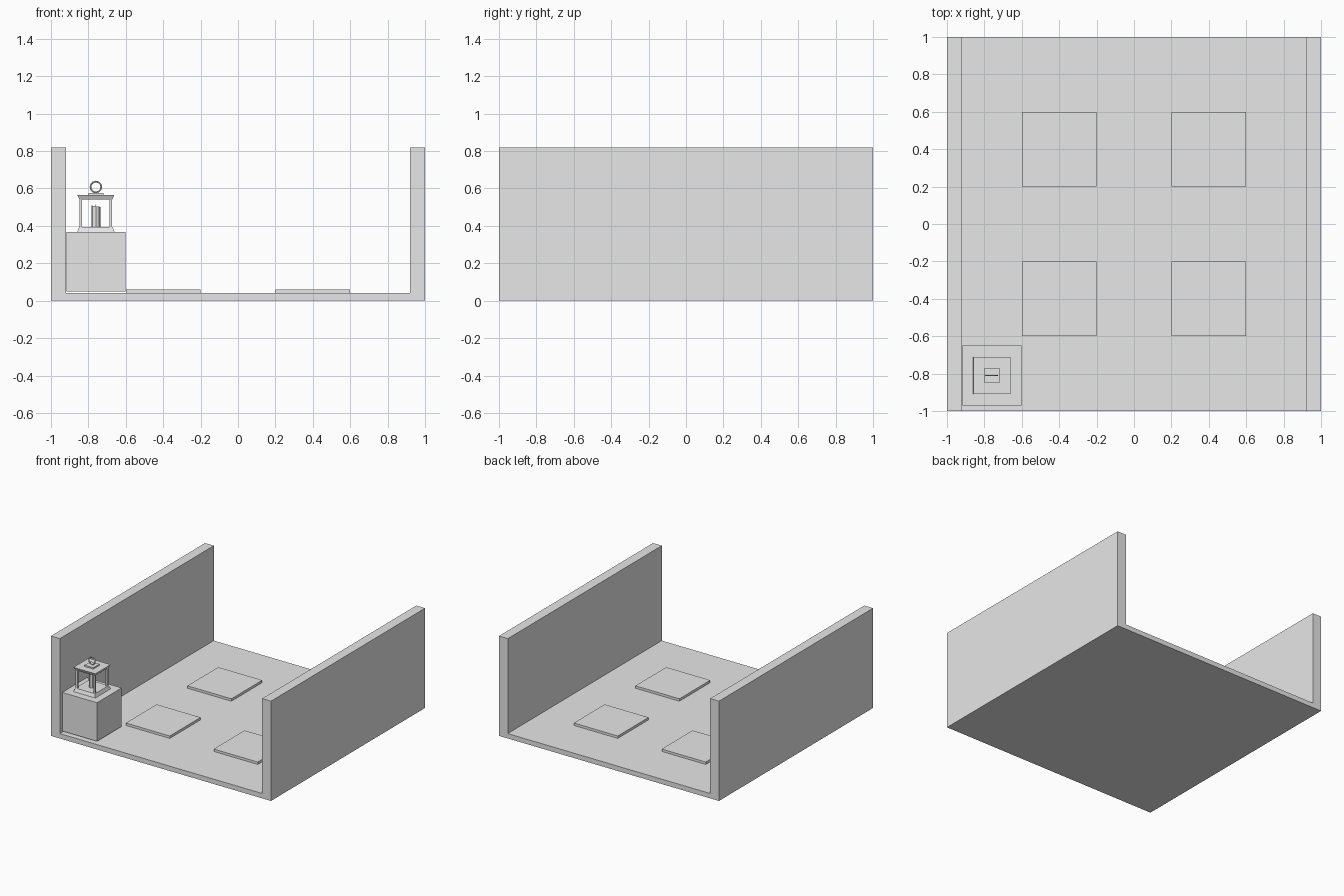
import bpy, bmesh
from math import pi
from mathutils import Vector

cube = bpy.data.objects.get("Cube")
if cube:
    bpy.data.objects.remove(cube, do_unlink=True)

GREY = (0.8, 0.8, 0.8, 1)
mat = bpy.data.materials.new("plain grey")
mat.use_nodes = True
mat.diffuse_color = GREY
mat.node_tree.nodes["Principled BSDF"].inputs["Base Color"].default_value = GREY


def finish(name, bm):
    bmesh.ops.recalc_face_normals(bm, faces=bm.faces)
    mesh = bpy.data.meshes.new(name)
    bm.to_mesh(mesh)
    bm.free()
    mesh.materials.append(mat)
    obj = bpy.data.objects.new(name, mesh)
    bpy.context.collection.objects.link(obj)
    return obj


def block(name, x, y, low, high, wide, deep, taper=1.0):
    """Box from low to high; taper scales its top face."""
    bm = bmesh.new()
    bmesh.ops.create_cube(bm, size=1)
    for v in bm.verts:
        top = v.co.z > 0
        s = taper if top else 1
        v.co = (x + v.co.x * wide * s, y + v.co.y * deep * s, high if top else low)
    return finish(name, bm)


# Floor and two side walls as one extruded U profile
bm = bmesh.new()
half = [(1, 0), (1, 0.82), (0.92, 0.82), (0.92, 0.04)]
outline = half + [(-x, z) for x, z in reversed(half)]
face = bm.faces.new([bm.verts.new((x, -1, z)) for x, z in outline])
ext = bmesh.ops.extrude_face_region(bm, geom=[face])
bmesh.ops.translate(bm, vec=(0, 2, 0),
                    verts=[g for g in ext["geom"] if isinstance(g, bmesh.types.BMVert)])
finish("floor_and_walls", bm)

# Four raised floor slabs
for side, sx in (("right", -1), ("left", 1)):
    for end, sy in (("front", -1), ("back", 1)):
        block(f"{end}_{side}_slab", sx * 0.4, sy * 0.4, 0.04, 0.06, 0.4, 0.4)

# Pedestal block, just clear of the floor
LX, LY = -0.76, -0.81
block("pedestal", LX, LY, 0.05, 0.367, 0.316, 0.32)

# Lantern base, posts, roof and cap
block("lantern_base", LX, LY, 0.367, 0.395, 0.2, 0.2, 0.89)
for sx in (-1, 1):
    for sy in (-1, 1):
        block("lantern_post", LX + sx * 0.08, LY + sy * 0.08, 0.39, 0.545, 0.014, 0.014)
block("lantern_roof", LX, LY, 0.542, 0.566, 0.176, 0.176, 1.13)
block("lantern_cap", LX, LY, 0.566, 0.577, 0.08, 0.08)

# Candle with a slightly slanted top, and its wick
bm = bmesh.new()
bmesh.ops.create_cone(bm, cap_ends=True, segments=8, radius1=0.024, radius2=0.024, depth=0.11)
for v in bm.verts:
    if v.co.z > 0:
        v.co.z -= v.co.x * 0.15
bmesh.ops.translate(bm, verts=bm.verts, vec=Vector((LX, LY, 0.45)))
finish("candle", bm)
block("wick", LX, LY, 0.5, 0.514, 0.004, 0.004)

# Carrying ring, upright and facing the front
bpy.ops.mesh.primitive_torus_add(major_segments=12, minor_segments=6, major_radius=0.029,
                                 minor_radius=0.0045, location=(LX, LY, 0.608),
                                 rotation=(pi / 2, 0, 0))
ring = bpy.context.object
ring.name = "lantern_ring"
ring.data.materials.append(mat)
